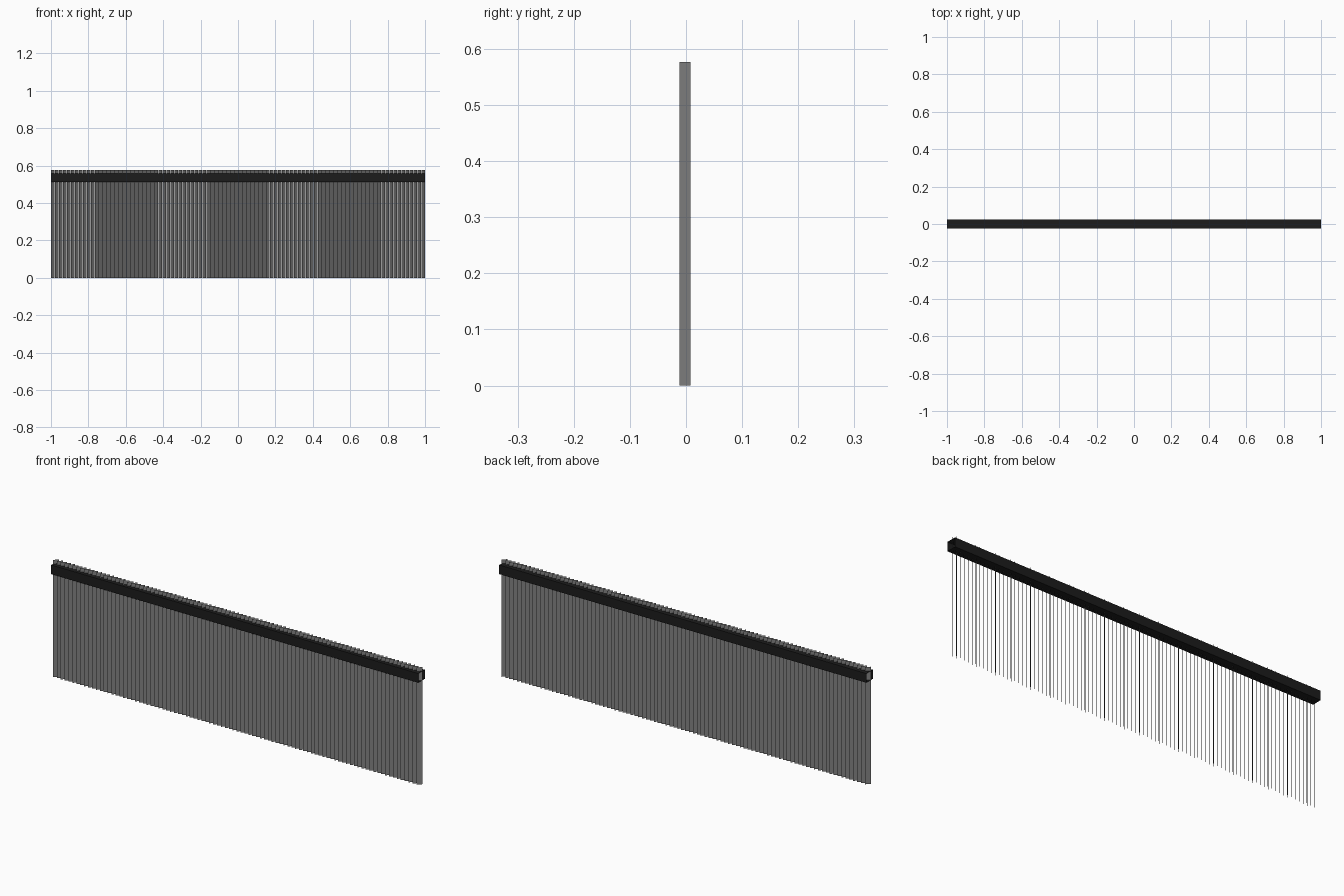
import bpy

if "Cube" in bpy.data.objects:
    bpy.data.objects.remove(bpy.data.objects["Cube"])


def material(name, v):
    m = bpy.data.materials.new(name)
    m.diffuse_color = (*v, 1)
    m.use_nodes = True
    m.node_tree.nodes["Principled BSDF"].inputs["Base Color"].default_value = m.diffuse_color
    return m


def extrude(name, polys, axis, lo, hi, mat):
    """Sweep open polylines along x or z into thin sheets."""
    verts, faces = [], []
    for pts in polys:
        for a, b in zip(pts, pts[1:]):
            n = len(verts)
            for p, t in ((a, lo), (b, lo), (b, hi), (a, hi)):
                verts.append((t, *p) if axis == 'x' else (*p, t))
            faces.append((n, n + 1, n + 2, n + 3))
    me = bpy.data.meshes.new(name)
    me.from_pydata(verts, [], faces)
    me.materials.append(mat)
    ob = bpy.data.objects.new(name, me)
    bpy.context.collection.objects.link(ob)
    return ob


grey = material("slat_grey", (0.25, 0.25, 0.25))
black = material("rail_black", (0.012, 0.012, 0.012))

# Row of angled vertical slats
N, W = 94, 0.02
pitch = (2 - W) / (N - 1)
slats = [[(-1 + i * pitch, -0.012), (-1 + i * pitch + W, 0.008)] for i in range(N)]
extrude("slats", slats, 'z', 0, 0.577, grey)

# Open-ended head rail
a, lo, hi = 0.025, 0.512, 0.557
extrude("head_rail", [[(-a, lo), (-a, hi), (a, hi), (a, lo), (-a, lo)]], 'x', -1, 1, black)
